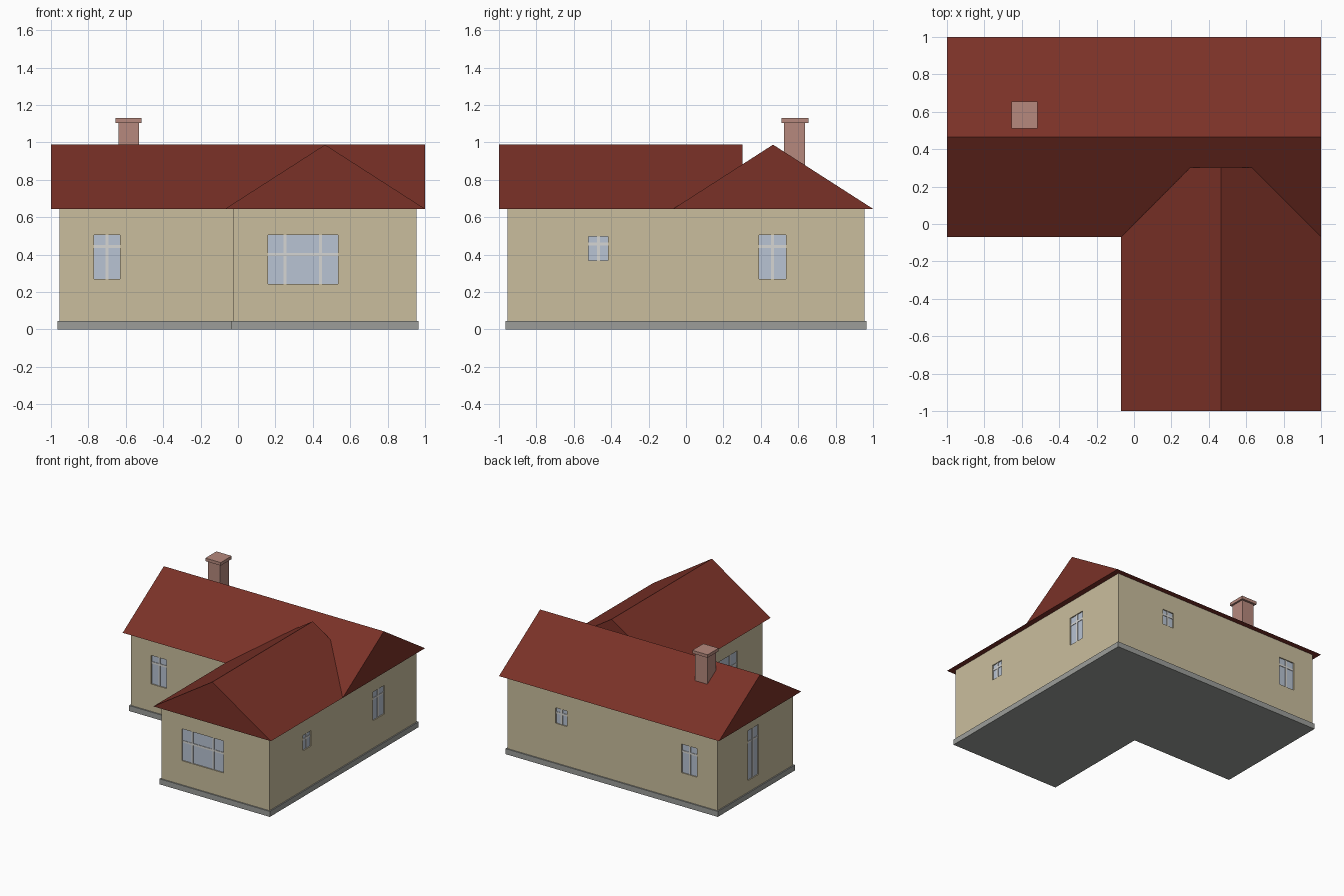
import bpy, bmesh

if "Cube" in bpy.data.objects:
    bpy.data.objects.remove(bpy.data.objects["Cube"])


def mat(name, r, g, b):
    m = bpy.data.materials.new(name)
    lin = [((c / 255 + 0.055) / 1.055) ** 2.4 for c in (r, g, b)]
    m.diffuse_color = (*lin, 1)
    m.use_nodes = True
    m.node_tree.nodes["Principled BSDF"].inputs["Base Color"].default_value = m.diffuse_color
    return m


WALL = mat("cream_wall", 202, 190, 158)
ROOF = mat("red_roof", 122, 49, 39)
STONE = mat("grey_plinth", 156, 158, 154)
BRICK = mat("pink_brick", 182, 137, 125)
GLASS = mat("blue_glass", 184, 195, 211)
BAR = mat("pale_window_bar", 214, 214, 212)


def finish(name, bm, material):
    bmesh.ops.recalc_face_normals(bm, faces=bm.faces)
    me = bpy.data.meshes.new(name)
    bm.to_mesh(me)
    bm.free()
    ob = bpy.data.objects.new(name, me)
    bpy.context.collection.objects.link(ob)
    if material:
        me.materials.append(material)
    return ob


def prism(name, points, offset, material):
    """Extrude a planar outline along an offset."""
    bm = bmesh.new()
    face = bm.faces.new([bm.verts.new(p) for p in points])
    ext = bmesh.ops.extrude_face_region(bm, geom=[face], use_keep_orig=True)
    bmesh.ops.translate(bm, vec=offset,
                        verts=[v for v in ext["geom"] if isinstance(v, bmesh.types.BMVert)])
    return finish(name, bm, material)


def add_box(bm, lo, hi):
    vs = bmesh.ops.create_cube(bm, size=1)["verts"]
    for v in vs:
        v.co = [(a + b) / 2 + c * (b - a) for a, b, c in zip(lo, hi, v.co)]


def box(name, lo, hi, material):
    bm = bmesh.new()
    add_box(bm, lo, hi)
    return finish(name, bm, material)


def l_block(name, e, inner, z0, z1, material):
    pts = [(-e, e), (-e, inner), (inner, inner), (inner, -e), (e, -e), (e, e)]
    return prism(name, [(x, y, z0) for x, y in pts], (0, 0, z1 - z0), material)


# Plinth and L-shaped walls
W, N = 0.955, -0.027
l_block("plinth", 0.965, -0.037, 0, 0.045, STONE)
walls = l_block("walls", W, N, 0.04, 0.65, WALL)

# Two solid gable roofs; the front one ends inside the back slope
EAVE, RIDGE, A = 0.645, 0.988, -0.069
MID = (A + 1) / 2
prism("back_roof", [(-1, A, EAVE), (-1, MID, RIDGE), (-1, 1, EAVE)], (2, 0, 0), ROOF)
prism("front_roof", [(A, -1, EAVE), (MID, -1, RIDGE), (1, -1, EAVE)], (0, 1.303, 0), ROOF)

# Chimney with cap
box("chimney", (-0.64, 0.525, 0.75), (-0.53, 0.637, 1.108), BRICK)
box("chimney_cap", (-0.654, 0.511, 1.105), (-0.515, 0.654, 1.13), BRICK)

# Windows: name, wall axis, wall position, outward sign, range along wall, z range, bars
DEPTH, HALF = 0.012, 0.008
windows = [
    ("front_wide_window", 1, -W, -1, (0.16, 0.535), (0.243, 0.505), (0.25, 0.44), 0.40),
    ("front_left_window", 1, N, -1, (-0.77, -0.63), (0.27, 0.505), (-0.70,), 0.445),
    ("right_small_window", 0, W, 1, (-0.52, -0.416), (0.37, 0.497), (-0.468,), 0.457),
    ("right_window", 0, W, 1, (0.39, 0.535), (0.27, 0.505), (0.463,), 0.445),
    ("back_small_window", 1, W, 1, (0.413, 0.517), (0.37, 0.497), (0.465,), 0.457),
    ("back_window", 1, W, 1, (-0.77, -0.63), (0.27, 0.505), (-0.70,), 0.445),
    ("left_tall_window", 0, -W, -1, (0.42, 0.56), (0.14, 0.55), (0.49,), 0.45),
    ("inner_wide_window", 0, N, -1, (-0.63, -0.28), (0.243, 0.505), (-0.54, -0.37), 0.40),
]


def wall_box(bm, axis, d0, d1, u, z):
    d = sorted((d0, d1))
    lo, hi = ([d[0], u[0]], [d[1], u[1]]) if axis == 0 else ([u[0], d[0]], [u[1], d[1]])
    add_box(bm, lo + [z[0]], hi + [z[1]])


cut = bmesh.new()
for name, axis, pos, s, u, z, uprights, cross in windows:
    back = pos - s * DEPTH
    wall_box(cut, axis, back, pos + s * 0.05, u, z)
    # Glass pane at the back of the recess
    g = bmesh.new()
    wall_box(g, axis, back - s * 0.002, back + s * 0.003, u, z)
    finish(name + "_glass", g, GLASS)
    # Glazing bars
    b = bmesh.new()
    for c in uprights:
        wall_box(b, axis, back, back + s * 0.008, (c - HALF, c + HALF), z)
    wall_box(b, axis, back, back + s * 0.007, u, (cross - HALF, cross + HALF))
    finish(name + "_bars", b, BAR)

# Cut the window recesses into the walls
cutter = finish("window_cutter", cut, None)
cutter.hide_render = True
mod = walls.modifiers.new("recesses", 'BOOLEAN')
mod.operation, mod.solver, mod.object = 'DIFFERENCE', 'EXACT', cutter
bpy.context.view_layer.objects.active = walls
bpy.ops.object.modifier_apply(modifier=mod.name)
bpy.data.objects.remove(cutter)
